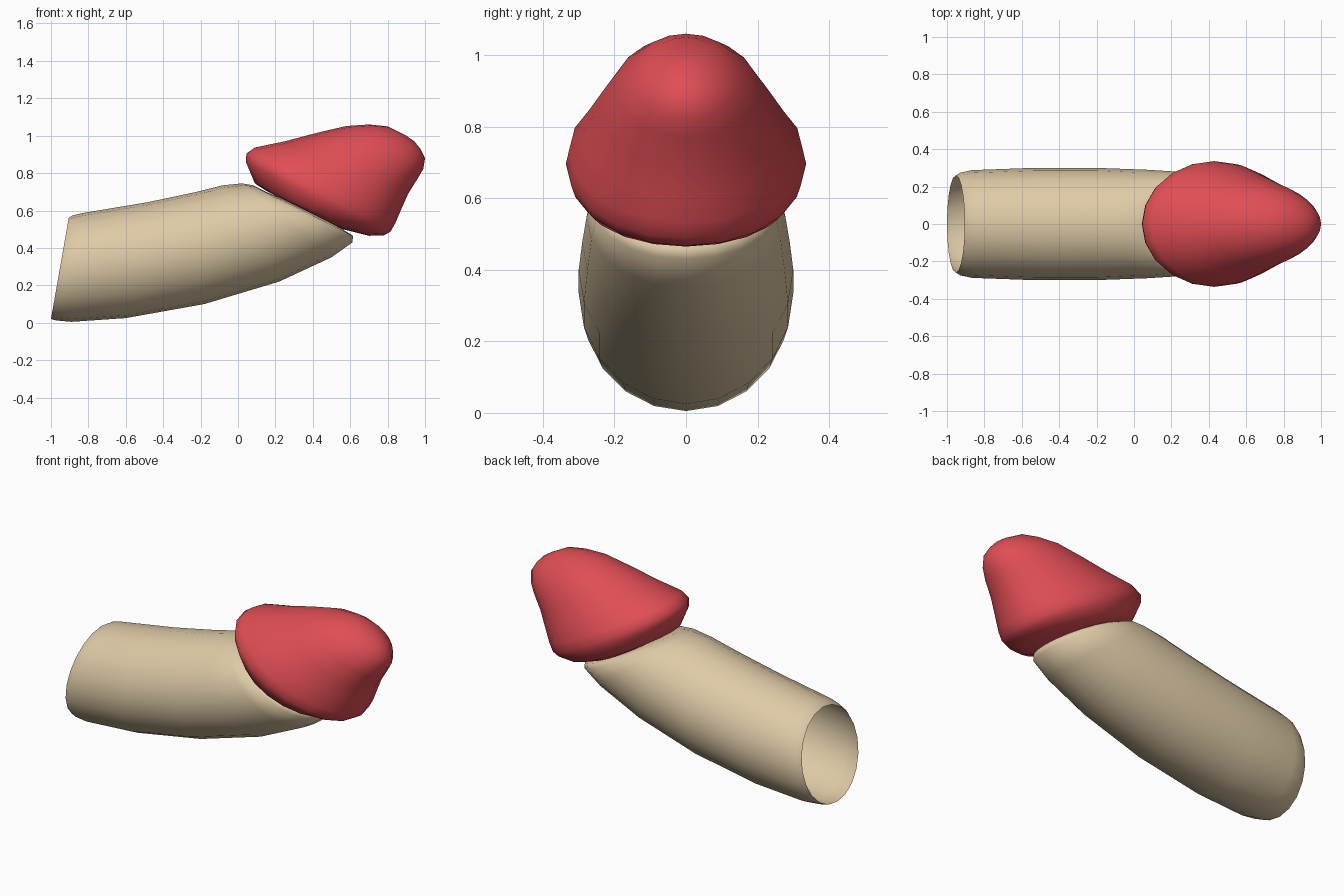
import bpy, bmesh, math
from mathutils import Vector

if "Cube" in bpy.data.objects:
    bpy.data.objects.remove(bpy.data.objects["Cube"])

SEGMENTS = 20


def make_material(name, color):
    mat = bpy.data.materials.new(name)
    mat.diffuse_color = (*color, 1)
    mat.use_nodes = True
    mat.node_tree.nodes["Principled BSDF"].inputs["Base Color"].default_value = mat.diffuse_color
    return mat


def loft(name, rings, mat, start=None, end=None):
    """Skin elliptical rings (upper x, z, lower x, z, half width); optional end points close it."""
    bm = bmesh.new()
    loops = []
    for ux, uz, lx, lz, width in rings:
        centre = Vector(((ux + lx) / 2, 0, (uz + lz) / 2))
        up = Vector(((ux - lx) / 2, 0, (uz - lz) / 2))
        loop = []
        for i in range(SEGMENTS):
            a = math.tau * i / SEGMENTS
            loop.append(bm.verts.new(centre + up * math.cos(a) + Vector((0, width * math.sin(a), 0))))
        loops.append(loop)
    for a, b in zip(loops, loops[1:]):
        for i in range(SEGMENTS):
            j = (i + 1) % SEGMENTS
            bm.faces.new((a[i], a[j], b[j], b[i]))
    for point, loop in ((start, loops[0]), (end, loops[-1])):
        if point:
            tip = bm.verts.new((point[0], 0, point[1]))
            for i in range(SEGMENTS):
                bm.faces.new((loop[i], loop[(i + 1) % SEGMENTS], tip))
    bmesh.ops.recalc_face_normals(bm, faces=bm.faces)
    mesh = bpy.data.meshes.new(name)
    bm.to_mesh(mesh)
    bm.free()
    mesh.materials.append(mat)
    mesh.shade_smooth()
    obj = bpy.data.objects.new(name, mesh)
    bpy.context.collection.objects.link(obj)
    return obj


tan = make_material("tan", (0.73, 0.59, 0.38))
red = make_material("red", (0.74, 0.075, 0.09))

# Bent hollow stalk, open at the low end
loft("stalk", [
    (-0.905, 0.56, -1.00, 0.02, 0.26),
    (-0.885, 0.573, -0.97, 0.012, 0.275),
    (-0.84, 0.585, -0.89, 0.005, 0.288),
    (-0.48, 0.645, -0.60, 0.025, 0.30),
    (-0.22, 0.70, -0.18, 0.10, 0.30),
    (-0.08, 0.735, 0.22, 0.22, 0.29),
    (0.02, 0.745, 0.50, 0.35, 0.278),
    (0.08, 0.735, 0.612, 0.43, 0.265),
    (0.15, 0.70, 0.615, 0.465, 0.24),
], tan, end=(0.40, 0.60))

# Tilted cap, from the underside round the rim to the rounded tip
loft("cap", [
    (0.16, 0.70, 0.56, 0.50, 0.24),
    (0.09, 0.745, 0.70, 0.465, 0.29),
    (0.042, 0.86, 0.78, 0.467, 0.325),
    (0.045, 0.905, 0.815, 0.487, 0.336),
    (0.09, 0.937, 0.84, 0.53, 0.327),
    (0.25, 0.97, 0.87, 0.60, 0.288),
    (0.42, 1.015, 0.91, 0.69, 0.242),
    (0.58, 1.052, 0.96, 0.77, 0.20),
    (0.70, 1.06, 0.99, 0.82, 0.155),
    (0.80, 1.05, 1.00, 0.88, 0.105),
    (0.90, 1.00, 0.975, 0.93, 0.045),
], red, start=(0.37, 0.60), end=(0.943, 0.97))
